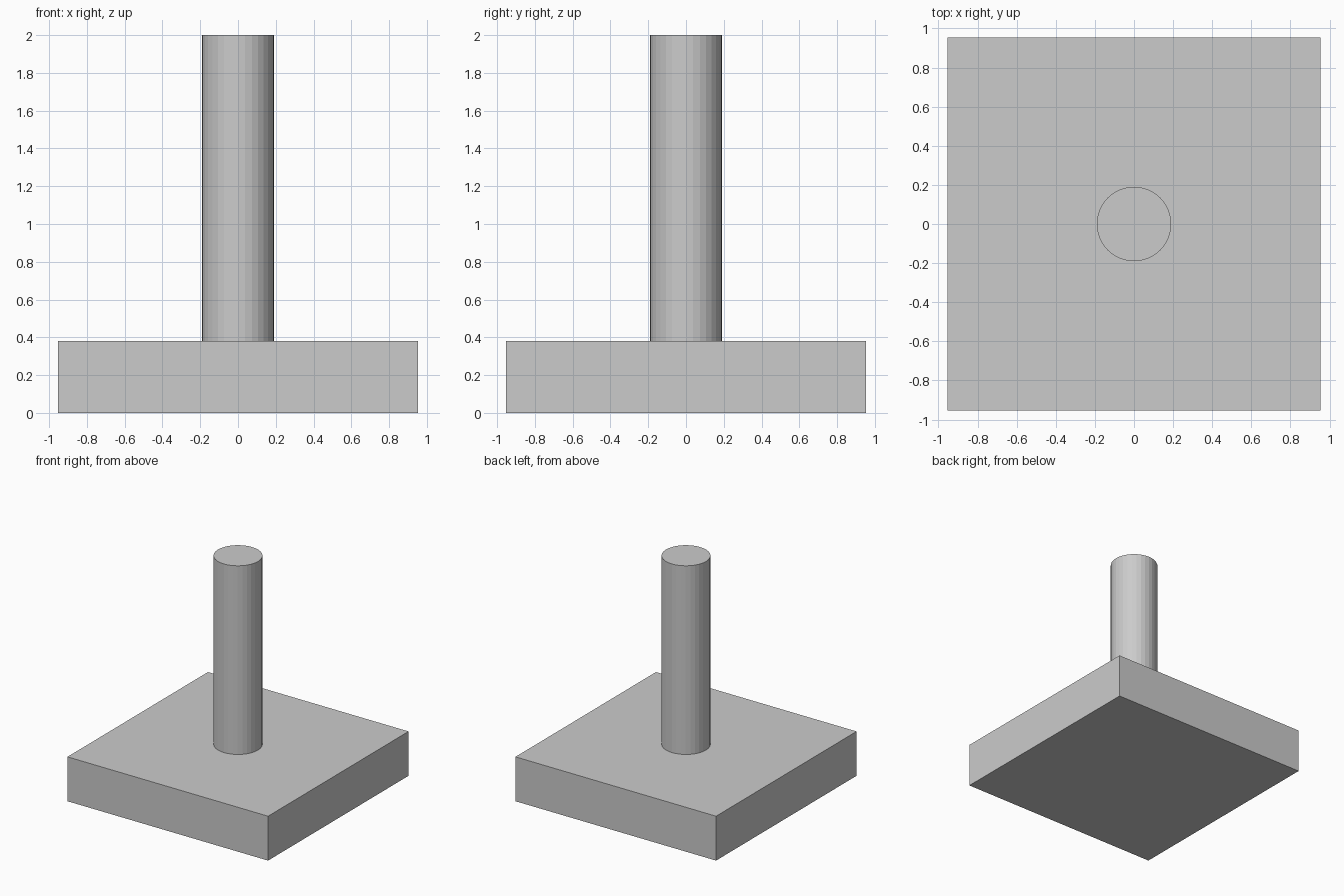
import bpy

if "Cube" in bpy.data.objects:
    bpy.data.objects.remove(bpy.data.objects["Cube"])

BASE_W, BASE_H = 1.905, 0.381
POST_R, TOP = 0.1905, 2.0

# Square base slab
bpy.ops.mesh.primitive_cube_add(size=1, location=(0, 0, BASE_H / 2))
base = bpy.context.object
base.name = "base"
base.scale = (BASE_W, BASE_W, BASE_H)
bpy.ops.object.transform_apply(location=False, rotation=False, scale=True)

# Faceted round post standing on the slab
bpy.ops.mesh.primitive_cylinder_add(vertices=32, radius=POST_R, depth=TOP - BASE_H,
                                    location=(0, 0, (TOP + BASE_H) / 2))
bpy.context.object.name = "post"
